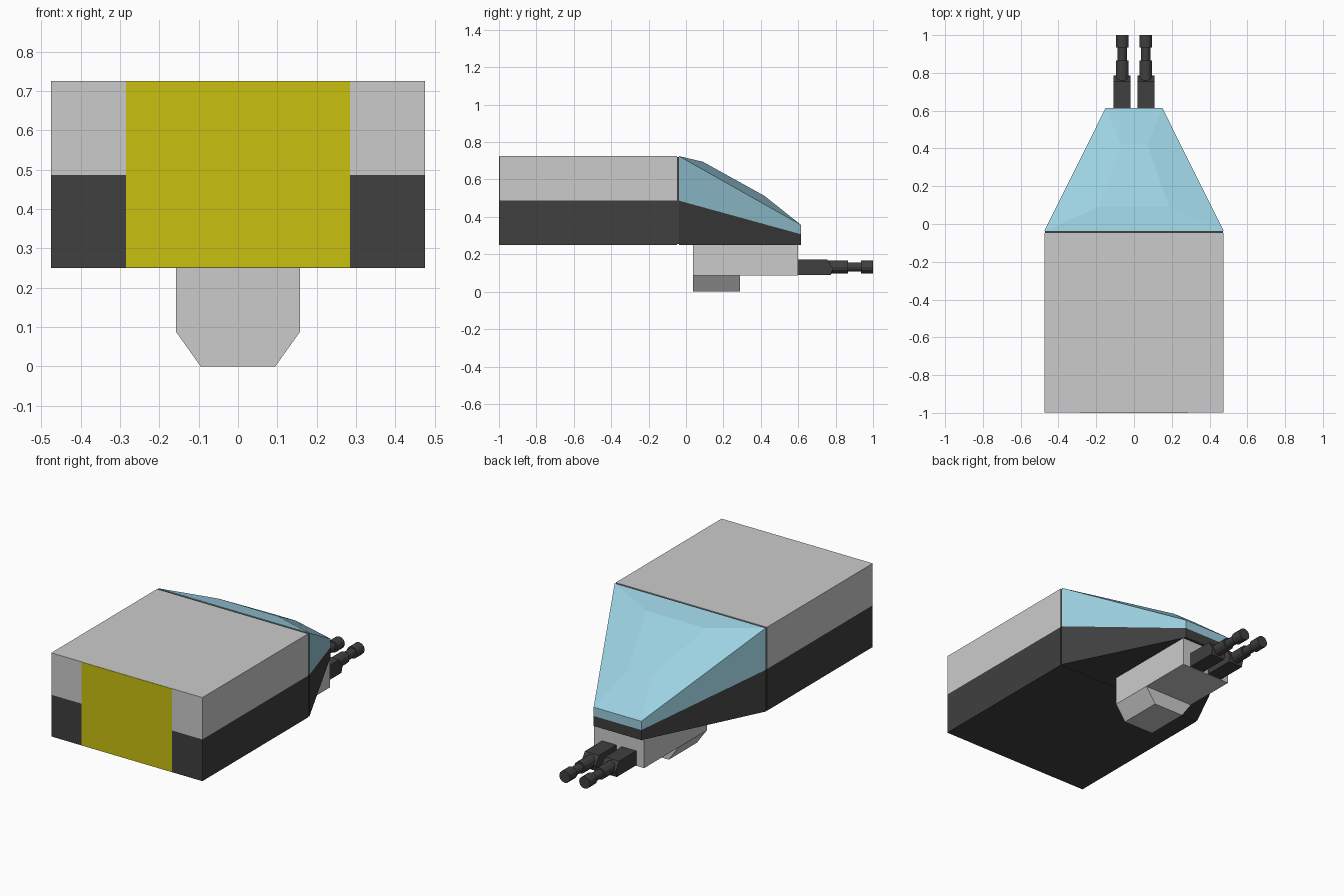
import bpy, bmesh, math
from mathutils import Matrix

if "Cube" in bpy.data.objects:
    bpy.data.objects.remove(bpy.data.objects["Cube"])


def material(name, rgb):
    m = bpy.data.materials.new(name)
    m.diffuse_color = (*rgb, 1)
    m.use_nodes = True
    m.node_tree.nodes["Principled BSDF"].inputs["Base Color"].default_value = m.diffuse_color
    return m


DARK = material("dark_metal", (0.05, 0.05, 0.05))
YELLOW = material("yellow_panel", (0.58, 0.53, 0.005))
GLASS = material("pale_blue_glass", (0.33, 0.63, 0.75))


def finish(name, bm, mat=None):
    bmesh.ops.recalc_face_normals(bm, faces=bm.faces)
    me = bpy.data.meshes.new(name)
    bm.to_mesh(me)
    bm.free()
    ob = bpy.data.objects.new(name, me)
    bpy.context.collection.objects.link(ob)
    if mat:
        me.materials.append(mat)
    return ob


def loft(name, a, b, mat=None):
    """Solid between two matching outlines."""
    bm = bmesh.new()
    va, vb = [bm.verts.new(p) for p in a], [bm.verts.new(p) for p in b]
    n = len(a)
    bm.faces.new(va)
    bm.faces.new(vb)
    for i in range(n):
        j = (i + 1) % n
        bm.faces.new((va[i], va[j], vb[j], vb[i]))
    return finish(name, bm, mat)


def section(y, hw_bottom, z0, z1, hw_top=None):
    t = hw_bottom if hw_top is None else hw_top
    return [(-hw_bottom, y, z0), (hw_bottom, y, z0), (t, y, z1), (-t, y, z1)]


def block(name, y0, y1, hw, z0, z1, mat=None, hw_top=None):
    return loft(name, section(y0, hw, z0, z1, hw_top), section(y1, hw, z0, z1, hw_top), mat)


W, BASE, SPLIT, TOP = 0.475, 0.25, 0.487, 0.725

# Rear body halves, front panel and seam strip
block("upper_body", -0.998, -0.048, W, SPLIT, TOP)
block("lower_body", -0.998, -0.048, W, BASE, SPLIT, DARK)
block("front_panel", -1.0, -0.99, 0.285, BASE + 0.001, TOP - 0.001, YELLOW)
block("seam_strip", -0.05, -0.036, W - 0.004, BASE + 0.004, TOP - 0.004, DARK)

# Tapered dark nose base
loft("nose_base", section(-0.038, W, BASE, SPLIT), section(0.615, 0.15, BASE, 0.307), DARK)

# Glass canopy with a raised faceted top
bm = bmesh.new()
rings = [
    section(-0.038, W, SPLIT, TOP)[:2] + section(0.615, 0.15, 0.307, 0.357)[1::-1],
    section(-0.038, W, SPLIT, TOP)[3:1:-1] + section(0.615, 0.15, 0.307, 0.357)[2:],
    [(-0.187, 0.09, 0.695), (0.187, 0.09, 0.695), (0.07, 0.42, 0.512), (-0.07, 0.42, 0.512)],
]
vs = [[bm.verts.new(p) for p in r] for r in rings]
bm.faces.new(vs[0])
bm.faces.new(vs[2])
for lo, hi in zip(vs, vs[1:]):
    for i in range(4):
        j = (i + 1) % 4
        bm.faces.new((lo[i], lo[j], hi[j], hi[i]))
finish("canopy", bm, GLASS)

# Gun mount under the nose
block("gun_mount", 0.037, 0.60, 0.157, 0.087, 0.252)
block("mount_keel", 0.037, 0.29, 0.095, 0.0, 0.087, hw_top=0.157)

# Twin guns: breech with sloped end, then stepped barrel
for side, s in (("left", -1), ("right", 1)):
    x = 0.0625 * s
    profile = [(0.59, 0.09), (0.775, 0.09), (0.785, 0.125), (0.755, 0.172), (0.59, 0.172)]
    loft(side + "_gun_breech", [(x - 0.045, y, z) for y, z in profile],
         [(x + 0.045, y, z) for y, z in profile], DARK)
    bm = bmesh.new()
    for y0, y1, r in ((0.74, 0.865, 0.034), (0.86, 0.945, 0.025), (0.935, 1.0, 0.034)):
        m = Matrix.Translation((x, (y0 + y1) / 2, 0.132)) @ Matrix.Rotation(math.pi / 2, 4, 'X')
        bmesh.ops.create_cone(bm, cap_ends=True, segments=12, radius1=r, radius2=r,
                              depth=y1 - y0, matrix=m)
    finish(side + "_gun_barrel", bm, DARK)
